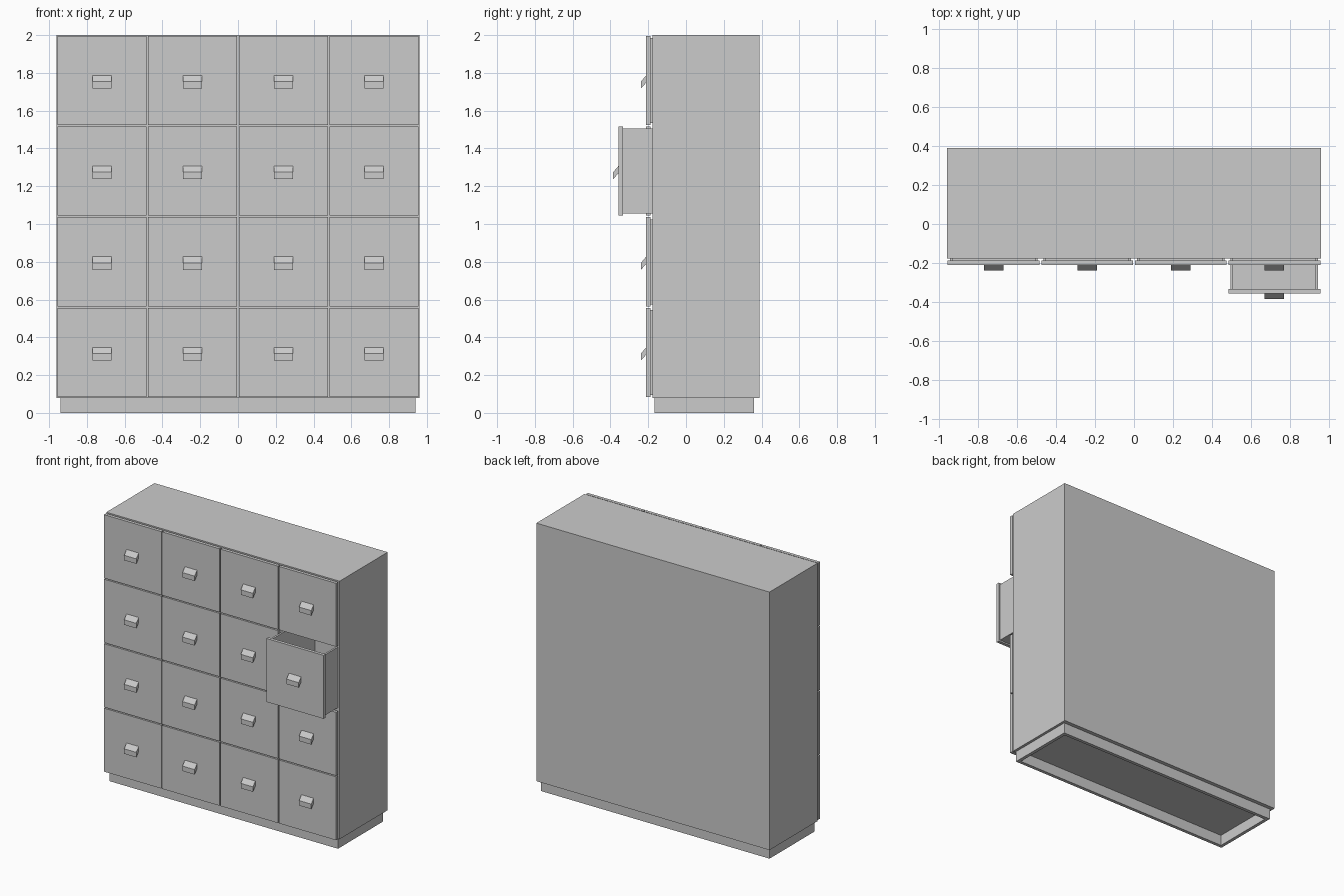
import bpy, bmesh

if "Cube" in bpy.data.objects:
    bpy.data.objects.remove(bpy.data.objects["Cube"])

PITCH = 0.48                      # drawer grid spacing
BASE = 0.08                       # plinth height
FRONT, BACK = -0.177, 0.389       # carcass depth range
T = 0.024                         # board thickness
COLS = [-0.72, -0.24, 0.24, 0.72]
ROWS = [BASE + PITCH * (i + 0.5) for i in range(4)]


def add_box(bm, x0, x1, y0, y1, z0, z1):
    verts = bmesh.ops.create_cube(bm, size=1)["verts"]
    for v in verts:
        v.co.x = x1 if v.co.x > 0 else x0
        v.co.y = y1 if v.co.y > 0 else y0
        v.co.z = z1 if v.co.z > 0 else z0


def finish(bm, name):
    bmesh.ops.recalc_face_normals(bm, faces=bm.faces)
    mesh = bpy.data.meshes.new(name)
    bm.to_mesh(mesh)
    bm.free()
    obj = bpy.data.objects.new(name, mesh)
    bpy.context.collection.objects.link(obj)
    return obj


def boxes(name, *dims):
    bm = bmesh.new()
    for d in dims:
        add_box(bm, *d)
    return finish(bm, name)


# Plinth: hollow rectangular frame
px, py0, py1, pt = 0.94, -0.167, 0.36, 0.025
boxes("plinth",
      (-px, px, py0, py0 + pt, 0, BASE),
      (-px, px, py1 - pt, py1, 0, BASE),
      (-px, -px + pt, py0 + pt, py1 - pt, 0, BASE),
      (px - pt, px, py0 + pt, py1 - pt, 0, BASE))

# Carcass shell: top, bottom, sides and back
h = T / 2
boxes("carcass_shell",
      (-0.96, 0.96, FRONT, BACK, 2 - h, 2),
      (-0.96, 0.96, FRONT, BACK, BASE, BASE + h),
      (-0.96, -0.96 + h, FRONT, BACK, BASE + h, 2 - h),
      (0.96 - h, 0.96, FRONT, BACK, BASE + h, 2 - h),
      (-0.96 + h, 0.96 - h, BACK - h, BACK, BASE + h, 2 - h))

# Inner dividers and shelves
boxes("dividers", *[(x - h, x + h, FRONT, BACK - h, BASE + h, 2 - h)
                    for x in (-PITCH, 0, PITCH)])
boxes("shelves", *[(x - PITCH / 2 + h, x + PITCH / 2 - h, FRONT, BACK - h,
                    BASE + PITCH * i - h, BASE + PITCH * i + h)
                   for x in COLS for i in (1, 2, 3)])


def handle_mesh():
    # Sloped pull, extruded from its side profile (y, z)
    profile = [(-0.211, 0.027), (-0.239, -0.006), (-0.239, -0.043), (-0.211, -0.012)]
    bm = bmesh.new()
    face = bm.faces.new([bm.verts.new((-0.05, y, z)) for y, z in profile])
    ext = bmesh.ops.extrude_face_region(bm, geom=[face])["geom"]
    moved = [v for v in ext if isinstance(v, bmesh.types.BMVert)]
    bmesh.ops.translate(bm, verts=moved, vec=(0.1, 0, 0))
    return finish(bm, "handle")


def drawer_mesh():
    # Front slab plus an open-topped box behind it
    w, t, y0, y1 = 0.225, 0.014, -0.187, 0.34
    return boxes("drawer",
                 (-0.236, 0.236, -0.211, y0, -0.236, 0.236),
                 (-w, -w + t, y0, y1, -w, w),
                 (w - t, w, y0, y1, -w, w),
                 (-w + t, w - t, y1 - t, y1, -w, w),
                 (-w + t, w - t, y0, y1 - t, -w, -w + t))


# Drawers with handles; one drawer is pulled out
drawer, handle = drawer_mesh(), handle_mesh()
for c, x in enumerate(COLS):
    for r, z in enumerate(ROWS):
        y = -0.147 if (c, r) == (3, 2) else 0
        for src in (drawer, handle):
            o = bpy.data.objects.new(f"{src.data.name}_{c + 1}_{r + 1}", src.data)
            o.location = (x, y, z)
            bpy.context.collection.objects.link(o)
for src in (drawer, handle):
    bpy.data.objects.remove(src)
